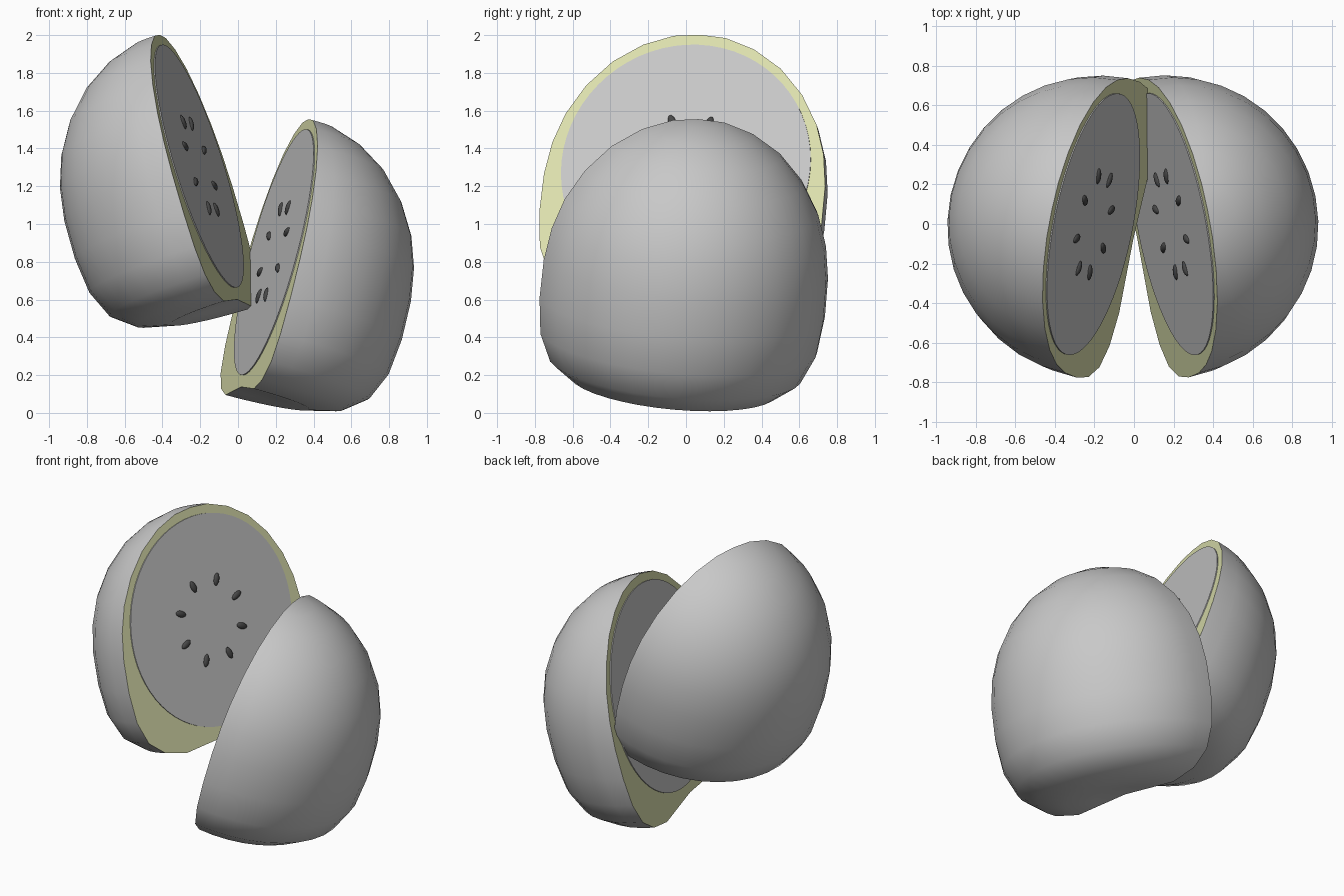
import bpy, bmesh, math
from mathutils import Vector, Matrix

if "Cube" in bpy.data.objects:
    bpy.data.objects.remove(bpy.data.objects["Cube"])


def material(name, rgb):
    m = bpy.data.materials.new(name)
    m.diffuse_color = (*rgb, 1)
    m.use_nodes = True
    m.node_tree.nodes["Principled BSDF"].inputs["Base Color"].default_value = m.diffuse_color
    return m


SKIN = material("grey_skin", (0.58, 0.58, 0.58))
RIND = material("pale_green_rind", (0.73, 0.76, 0.43))
SEED = material("dark_seed", (0.065, 0.065, 0.065))

# Radius and height of the fruit, from the crown to the flat dimpled base
PROFILE = [(0.14, 0.718), (0.30, 0.662), (0.455, 0.562), (0.585, 0.423),
           (0.68, 0.262), (0.735, 0.1), (0.762, -0.075), (0.765, -0.284),
           (0.742, -0.48), (0.675, -0.63), (0.555, -0.722), (0.38, -0.765),
           (0.2, -0.752)]
TOP, BASE = 0.73, -0.738
STEPS = 18


def add_object(name, bm, mats, matrix):
    bmesh.ops.recalc_face_normals(bm, faces=bm.faces)
    mesh = bpy.data.meshes.new(name)
    bm.to_mesh(mesh)
    bm.free()
    for m in mats:
        mesh.materials.append(m)
    ob = bpy.data.objects.new(name, mesh)
    bpy.context.collection.objects.link(ob)
    ob.matrix_world = matrix
    bpy.ops.object.select_all(action='DESELECT')
    bpy.context.view_layer.objects.active = ob
    ob.select_set(True)
    bpy.ops.object.shade_smooth_by_angle(angle=math.radians(40))
    return ob


# Half of a turned fruit; local +x is the cut face, local z the stem axis
def half_fruit(name, matrix):
    bm = bmesh.new()
    top = bm.verts.new((0, 0, TOP))
    base = bm.verts.new((0, 0, BASE))
    cols = []
    for i in range(STEPS + 1):
        a = math.pi * i / STEPS
        cols.append([bm.verts.new((-r * math.sin(a), r * math.cos(a), z))
                     for r, z in PROFILE])
    for c, d in zip(cols, cols[1:]):
        bm.faces.new((top, c[0], d[0]))
        bm.faces.new((base, d[-1], c[-1]))
        for j in range(len(PROFILE) - 1):
            bm.faces.new((c[j], c[j + 1], d[j + 1], d[j]))
    cut = bm.faces.new([top] + cols[0] + [base] + cols[-1][::-1])
    cut.material_index = 1
    add_object(name, bm, (SKIN, RIND), matrix)


# Round plate of flesh on the cut face
def flesh(name, matrix):
    bm = bmesh.new()
    turn = Matrix.Translation((0.002, 0, 0)) @ Matrix.Rotation(math.pi / 2, 4, 'Y')
    bmesh.ops.create_cone(bm, cap_ends=True, segments=64, radius1=0.673,
                          radius2=0.673, depth=0.008, matrix=turn)
    add_object(name, bm, (SKIN,), matrix)


# Ring of eight seeds pointing outwards
def seeds(name, matrix):
    bm = bmesh.new()
    for k in range(8):
        spin = Matrix.Rotation(math.radians(22.5 + 45 * k), 4, 'X')
        shape = Matrix.Diagonal((0.015, 0.021, 0.041, 1))
        bmesh.ops.create_uvsphere(
            bm, u_segments=12, v_segments=8, radius=1,
            matrix=spin @ Matrix.Translation((0.007, 0, 0.258)) @ shape)
    add_object(name, bm, (SEED,), matrix)


# Each half: name, centre of the cut, direction the cut faces
for side, centre, facing in (("left", (-0.21, 0, 1.305), (1, -0.2, 0.315)),
                             ("right", (0.195, 0, 0.85), (-1, -0.19, 0.27))):
    n = Vector(facing).normalized()
    up = Vector((0, 0, 1))
    up = (up - n * up.dot(n)).normalized()
    across = up.cross(n)
    roll = 0.045 if across.y > 0 else -0.045
    up = (up + across * roll).normalized()
    across = up.cross(n)
    m = Matrix((n, across, up)).transposed().to_4x4()
    m.translation = Vector(centre)
    half_fruit(side + "_half", m)
    flesh(side + "_flesh", m)
    seeds(side + "_seeds", m)
